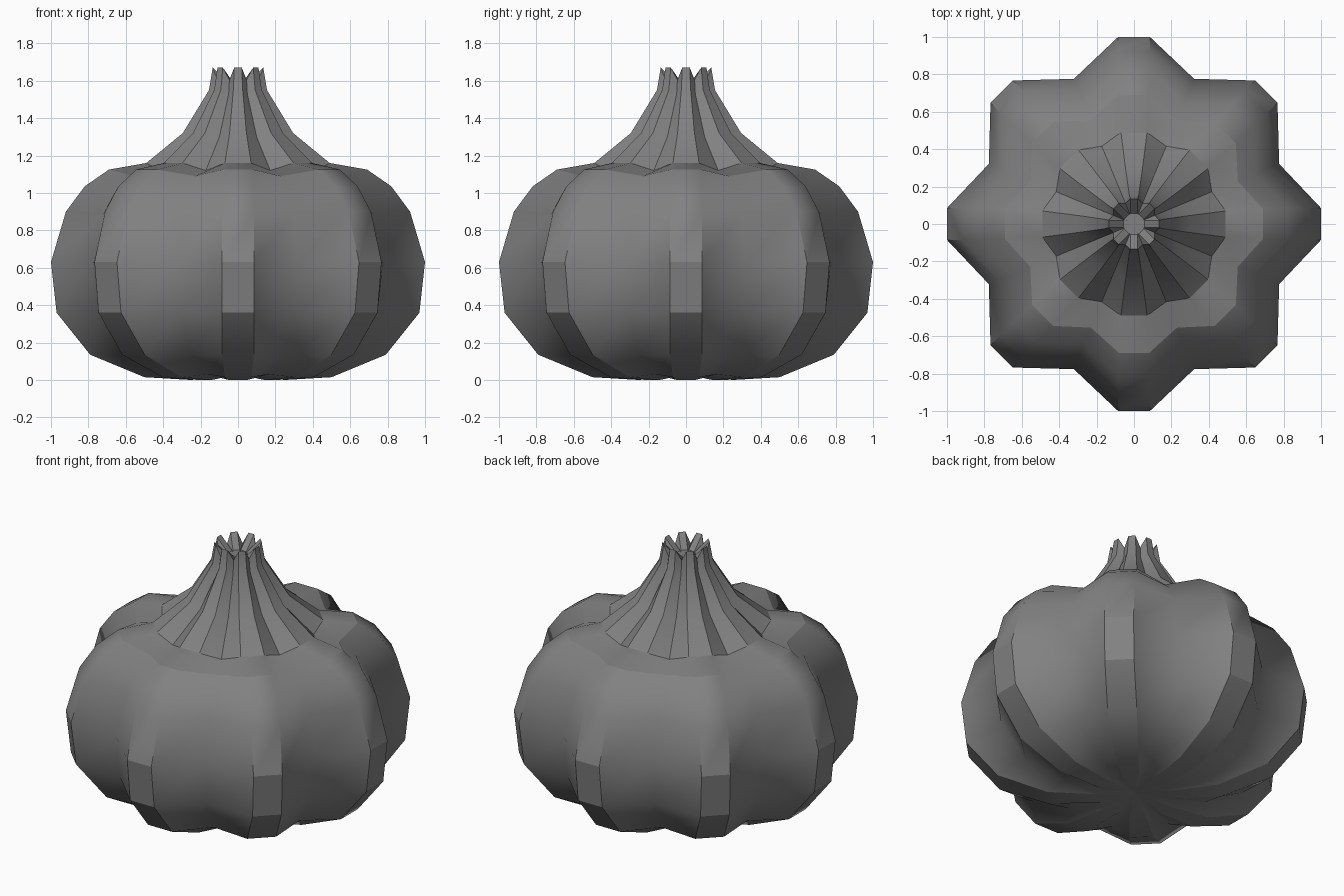
import bpy, bmesh
from math import pi, cos, sin
from mathutils import Matrix, Vector

cube = bpy.data.objects.get("Cube")
if cube:
    bpy.data.objects.remove(cube, do_unlink=True)

LOBES = 8

# One plain skin colour
skin = bpy.data.materials.new("dark grey skin")
skin.use_nodes = True
grey = (0.22, 0.22, 0.22, 1)
skin.diffuse_color = grey
skin.node_tree.nodes["Principled BSDF"].inputs["Base Color"].default_value = grey

# Rings: ridge radius, ridge height, ridge half width, valley radius, valley height
BODY = [
    (0.25, 0.00, 0.05, 0.20, 0.015),
    (0.50, 0.015, 0.07, 0.42, 0.03),
    (0.79, 0.135, 0.085, 0.66, 0.14),
    (0.97, 0.36, 0.085, 0.81, 0.36),
    (1.00, 0.63, 0.085, 0.84, 0.63),
    (0.92, 0.90, 0.085, 0.78, 0.89),
    (0.82, 1.035, 0.085, 0.70, 1.015),
    (0.69, 1.125, 0.08, 0.60, 1.09),
]
STEM = [
    (0.49, 1.16, 0.07, 0.45, 1.12),
    (0.295, 1.32, 0.045, 0.26, 1.30),
    (0.155, 1.55, 0.025, 0.13, 1.53),
    (0.135, 1.67, 0.02, 0.12, 1.605),
    (0.055, 1.59, 0.02, 0.055, 1.58),
]


def lobed_ring(bm, ridge, z, half, valley, valley_z):
    """Two ridge points and one valley point for every lobe."""
    verts = []
    for i in range(LOBES):
        turn = Matrix.Rotation(2 * pi * i / LOBES, 3, "Z")
        a = pi / LOBES
        for p in ((ridge, -half, z), (ridge, half, z),
                  (valley * cos(a), valley * sin(a), valley_z)):
            verts.append(bm.verts.new(turn @ Vector(p)))
    return verts


def sharpen(bm, a, b):
    bm.edges.get((a, b)).smooth = False


# Bulb: lobed body, fluted neck and hollow tip in one skin
bm = bmesh.new()
rings = [lobed_ring(bm, *r) for r in BODY + STEM]
count = LOBES * 3
pole = bm.verts.new((0, 0, 0.03))
for j in range(count):
    k = (j + 1) % count
    bm.faces.new((pole, rings[0][k], rings[0][j]))
    for low, high in zip(rings, rings[1:]):
        bm.faces.new((low[j], low[k], high[k], high[j]))
bm.faces.new(rings[-1])
bm.normal_update()

# Creases: ridge edges, neck flutes, shoulder rings and rim
neck = len(BODY)
for j in range(count):
    k = (j + 1) % count
    on_ridge = j % 3 != 2
    for n, (low, high) in enumerate(zip(rings, rings[1:])):
        if n >= neck or (on_ridge and n < 5):
            sharpen(bm, low[j], high[j])
    if on_ridge:
        sharpen(bm, pole, rings[0][j])
    for n in (neck - 1, neck, neck + 3, neck + 4):
        sharpen(bm, rings[n][j], rings[n][k])
    if j % 3 == 0:
        for n in (3, 4):
            sharpen(bm, rings[n][j], rings[n][k])

for f in bm.faces:
    f.smooth = True
mesh = bpy.data.meshes.new("bulb")
bm.to_mesh(mesh)
bm.free()
mesh.materials.append(skin)
bpy.context.collection.objects.link(bpy.data.objects.new("bulb", mesh))
